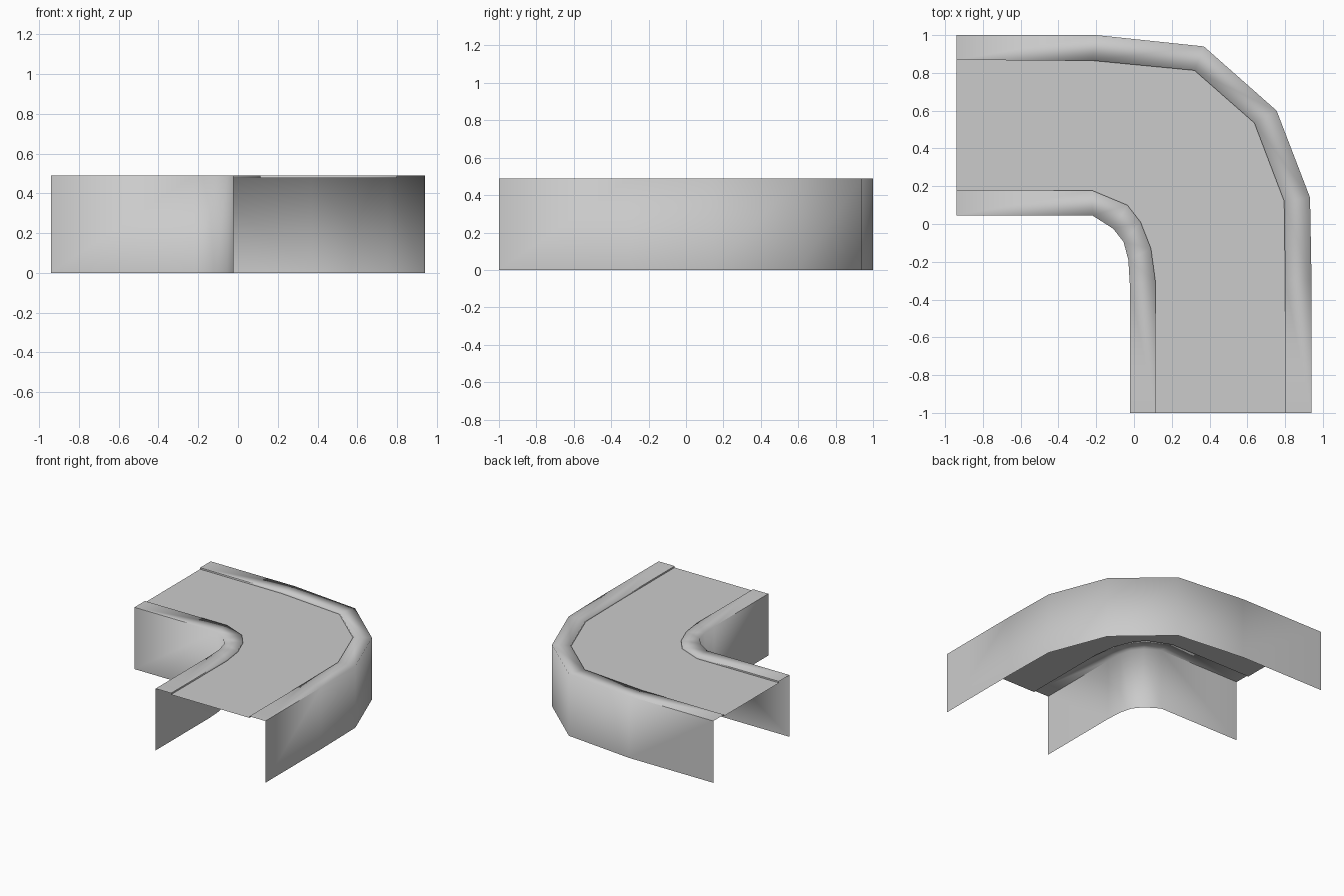
import bpy, bmesh

cube = bpy.data.objects.get("Cube")
if cube:
    bpy.data.objects.remove(cube, do_unlink=True)

TOP, DECK = 0.49, 0.478

grey = bpy.data.materials.new("light grey")
grey.use_nodes = True
grey.diffuse_color = (0.6, 0.6, 0.6, 1)
grey.node_tree.nodes["Principled BSDF"].inputs["Base Color"].default_value = (0.6, 0.6, 0.6, 1)

# Plan outlines, from the left end round the bend to the front end
outer_face = [(-0.94, 1), (-0.2, 1), (0.37, 0.94), (0.755, 0.6), (0.932, 0.14), (0.94, -0.3), (0.94, -1)]
outer_lip = [(-0.94, 0.868), (-0.22, 0.865), (0.32, 0.813), (0.637, 0.535), (0.795, 0.12), (0.8, -0.3), (0.8, -1)]
inner_face = [(-0.94, 0.045), (-0.22, 0.045), (-0.11, -0.025), (-0.055, -0.095), (-0.03, -0.19), (-0.022, -0.32), (-0.022, -1)]
inner_lip = [(-0.94, 0.177), (-0.22, 0.177), (-0.035, 0.1), (0.035, 0.01), (0.09, -0.13), (0.113, -0.3), (0.113, -1)]


def finish(name, bm):
    mesh = bpy.data.meshes.new(name)
    bm.to_mesh(mesh)
    bm.free()
    mesh.materials.append(grey)
    obj = bpy.data.objects.new(name, mesh)
    bpy.context.scene.collection.objects.link(obj)
    return obj


def curbed_wall(name, face, lip, flip):
    """Thin wall with a raised curb and a small step down to the deck."""
    bm = bmesh.new()
    rows = [[bm.verts.new((x, y, z)) for x, y in path]
            for path, z in ((face, 0), (face, TOP), (lip, TOP), (lip, DECK))]
    for a, b in zip(rows, rows[1:]):
        for i in range(len(face) - 1):
            quad = (a[i], a[i + 1], b[i + 1], b[i])
            bm.faces.new(quad[::-1] if flip else quad).smooth = True
    # Crisp curb edges on the straight ends, rounded shading in the bend
    for row in rows[1:3]:
        for pair in (row[:2], row[-2:]):
            bm.edges.get(pair).smooth = False
    return finish(name, bm)


curbed_wall("outer_wall", outer_face, outer_lip, True)
curbed_wall("inner_wall", inner_face, inner_lip, False)

# Flat deck between the curbs
bm = bmesh.new()
bm.faces.new([bm.verts.new((x, y, DECK)) for x, y in inner_lip + outer_lip[::-1]])
finish("deck", bm)
